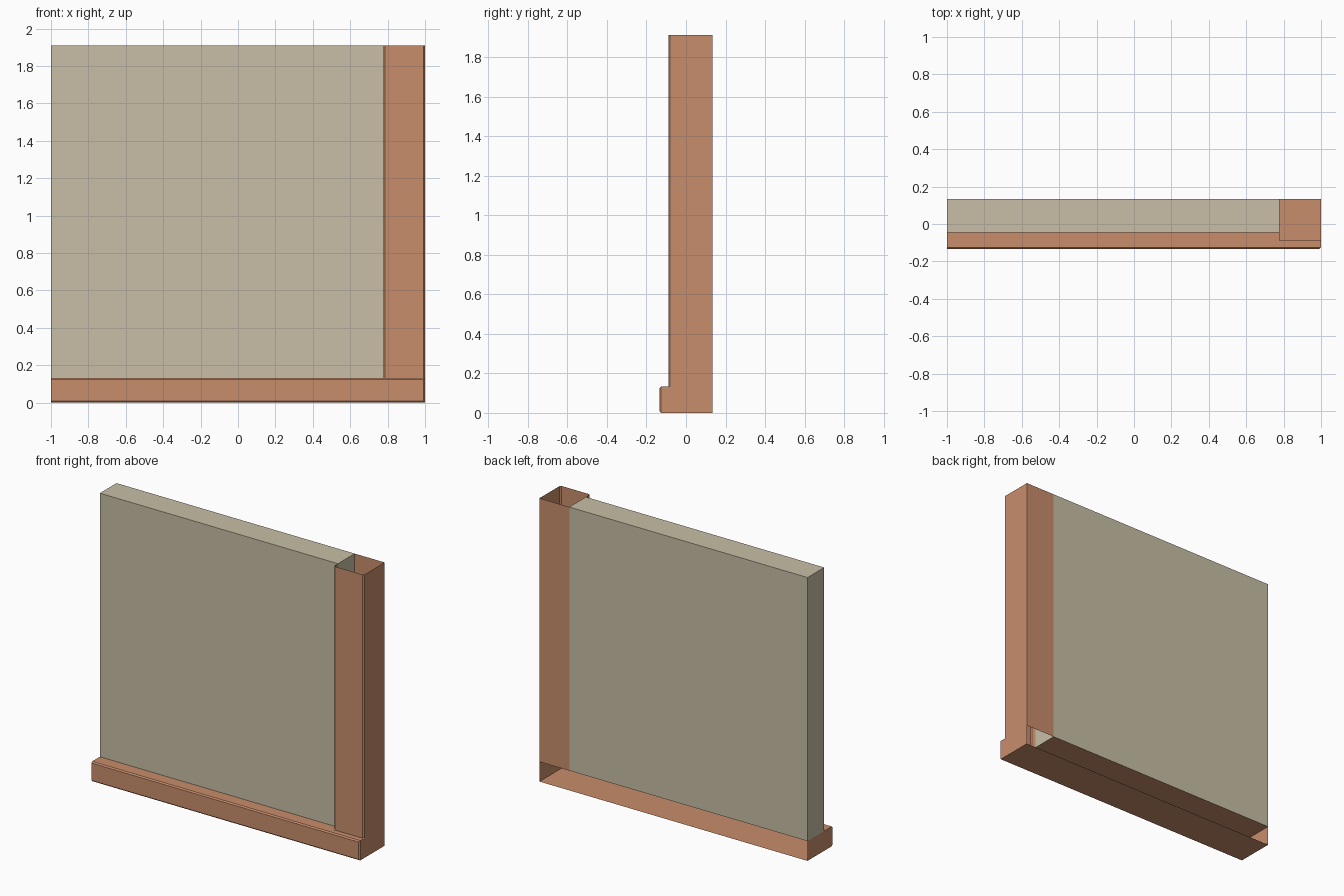
import bpy, bmesh
from mathutils import Vector

if "Cube" in bpy.data.objects:
    bpy.data.objects.remove(bpy.data.objects["Cube"])

U = 2 / 45            # the model sits on a 45-unit module
BEVEL = 0.008


def material(name, rgb):
    m = bpy.data.materials.new(name)
    m.diffuse_color = (*rgb, 1)
    m.use_nodes = True
    m.node_tree.nodes["Principled BSDF"].inputs["Base Color"].default_value = m.diffuse_color
    return m


def box(lo, hi):
    """bmesh box between two corners"""
    bm = bmesh.new()
    bmesh.ops.create_cube(bm, size=1)
    for v in bm.verts:
        v.co = Vector([lo[i] if v.co[i] < 0 else hi[i] for i in range(3)])
    return bm


def faces_facing(bm, *dirs):
    bm.normal_update()
    return [f for f in bm.faces if any(f.normal.dot(Vector(d)) > 0.99 for d in dirs)]


def bevel_between(bm, pairs):
    """chamfer the edges shared by faces with the given pairs of directions"""
    edges = []
    for a, b in pairs:
        ea = {e for f in faces_facing(bm, a) for e in f.edges}
        eb = {e for f in faces_facing(bm, b) for e in f.edges}
        edges += list(ea & eb)
    bmesh.ops.bevel(bm, geom=edges, offset=BEVEL, segments=1, profile=0.5, affect='EDGES')


def cut(bm, faces, co, no):
    geom = list({g for f in faces for g in (f, *f.edges, *f.verts)})
    bmesh.ops.bisect_plane(bm, geom=geom, plane_co=co, plane_no=no)


def finish(bm, name, mat):
    me = bpy.data.meshes.new(name)
    bm.to_mesh(me)
    bm.free()
    me.materials.append(mat)
    ob = bpy.data.objects.new(name, me)
    bpy.context.collection.objects.link(ob)


FRONT, BACK, LEFT, RIGHT = (0, -1, 0), (0, 1, 0), (-1, 0, 0), (1, 0, 0)
UP, DOWN = (0, 0, 1), (0, 0, -1)
plaster = material("plaster", (0.58, 0.52, 0.38))
clay = material("clay", (0.58, 0.27, 0.15))
X, Y, H, TOP = 1, 3 * U, 3 * U, 43 * U
PX = X - 5 * U        # where wall meets pillar
PY = -2 * U           # pillar front
WY = -U               # wall front

# Wall panel, resting on the base
bm = box((-X, WY, H), (PX, Y, TOP))
bmesh.ops.delete(bm, geom=faces_facing(bm, DOWN), context='FACES')
finish(bm, "wall_panel", plaster)

# Hollow corner pillar, open at top and bottom and where the wall enters
bm = box((PX, PY, H), (X, Y, TOP))
bevel_between(bm, [(FRONT, LEFT), (FRONT, RIGHT)])
bmesh.ops.delete(bm, geom=faces_facing(bm, UP, DOWN), context='FACES')
cut(bm, faces_facing(bm, LEFT), (0, WY, 0), BACK)
inner = [f for f in faces_facing(bm, LEFT) if f.calc_center_median().y > WY]
bmesh.ops.delete(bm, geom=inner, context='FACES')
finish(bm, "corner_pillar", clay)

# Skirting base, open at the back, with a hole under the pillar
bm = box((-X, -Y, 0), (X, Y, H))
bevel_between(bm, [(FRONT, UP), (FRONT, DOWN), (FRONT, RIGHT)])
bmesh.ops.delete(bm, geom=faces_facing(bm, BACK), context='FACES')
cut(bm, faces_facing(bm, UP), (PX, 0, 0), RIGHT)
cut(bm, [f for f in faces_facing(bm, UP) if f.calc_center_bounds().x > PX], (0, PY, 0), BACK)
hole = [f for f in faces_facing(bm, UP)
        if f.calc_center_bounds().x > PX and f.calc_center_bounds().y > PY]
bmesh.ops.delete(bm, geom=hole, context='FACES')
finish(bm, "skirting_base", clay)
